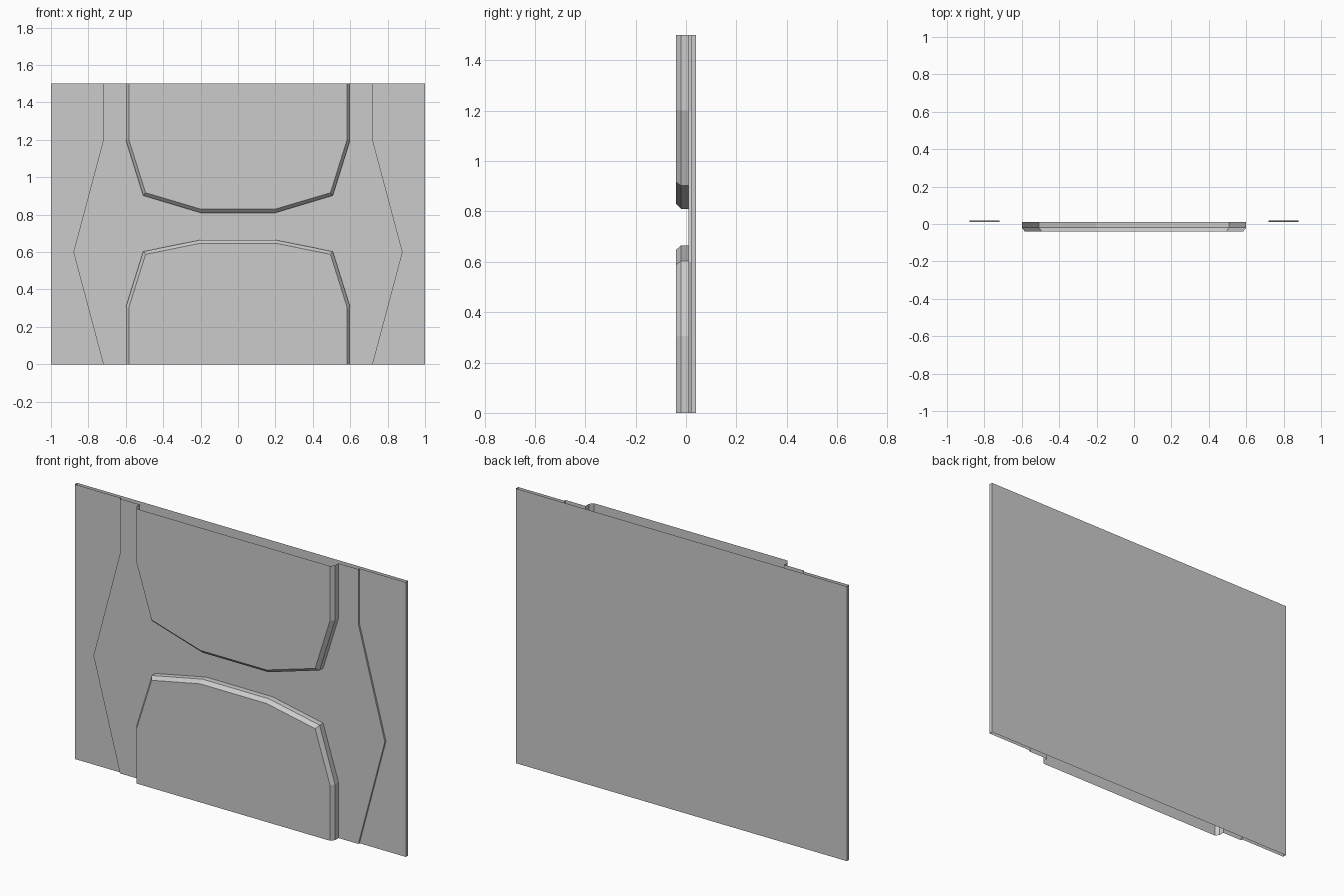
import bpy
import bmesh

if "Cube" in bpy.data.objects:
    bpy.data.objects.remove(bpy.data.objects["Cube"])

H = 1.5
# depth of each layer, front to back
Y_FACE, Y_BEVEL, Y_MID, Y_OUTER, Y_BACK = -0.04, -0.02, 0.01, 0.02, 0.04


def flip(path):
    """Mirror a path across x = 0 and reverse it, keeping its winding."""
    return [(-x, z) for x, z in reversed(path)]


def build(name, sheets=(), walls=()):
    """sheets: (outline, y); walls: (front path, y, back path, y)."""
    bm = bmesh.new()
    for outline, y in sheets:
        bm.faces.new([bm.verts.new((x, y, z)) for x, z in outline])
    for front, yf, back, yb in walls:
        f = [bm.verts.new((x, yf, z)) for x, z in front]
        b = [bm.verts.new((x, yb, z)) for x, z in back]
        for i in range(len(f) - 1):
            bm.faces.new((f[i], b[i], b[i + 1], f[i + 1]))
    bmesh.ops.remove_doubles(bm, verts=bm.verts, dist=1e-5)
    mesh = bpy.data.meshes.new(name)
    bm.to_mesh(mesh)
    bm.free()
    bpy.context.collection.objects.link(bpy.data.objects.new(name, mesh))


# Raised panels: outer outline and the slightly smaller front outline
half = [(0.2, 0.81), (0.507, 0.902), (0.6, 1.2), (0.6, H)]
half_in = [(0.2, 0.83), (0.494, 0.917), (0.584, 1.203), (0.584, H)]
upper, upper_in = flip(half) + half, flip(half_in) + half_in

half = [(0.6, 0), (0.6, 0.305), (0.507, 0.603), (0.2, 0.665)]
half_in = [(0.584, 0), (0.584, 0.302), (0.494, 0.588), (0.2, 0.647)]
lower, lower_in = half + flip(half), half_in + flip(half_in)

for name, outer, inner in (("upper_panel", upper, upper_in),
                           ("lower_panel", lower, lower_in)):
    build(name, [(inner, Y_FACE)],
          [(inner, Y_FACE, outer, Y_BEVEL), (outer, Y_BEVEL, outer, Y_MID)])

# Middle layer: shows between the panels, stepped down at its angled sides
side = [(0.72, 0), (0.88, 0.6), (0.72, 1.2), (0.72, H)]
middle = side + upper[::-1] + flip(side)[0:] + lower[::-1]
build("middle_plate", [(middle, Y_MID)],
      [(p, Y_MID, p, Y_OUTER) for p in (side, flip(side))])

# Outer side plates with their end walls
edge = [(1, 0), (1, H)]
outline = edge + side[::-1]
for name, plate, end in (("right_side_plate", outline, edge),
                         ("left_side_plate", flip(outline), flip(edge))):
    build(name, [(plate, Y_OUTER)], [(end, Y_OUTER, end, Y_BACK)])

# Flat back sheet, facing backwards
build("back_sheet", [([(-1, 0), (-1, H), (1, H), (1, 0)], Y_BACK)])
